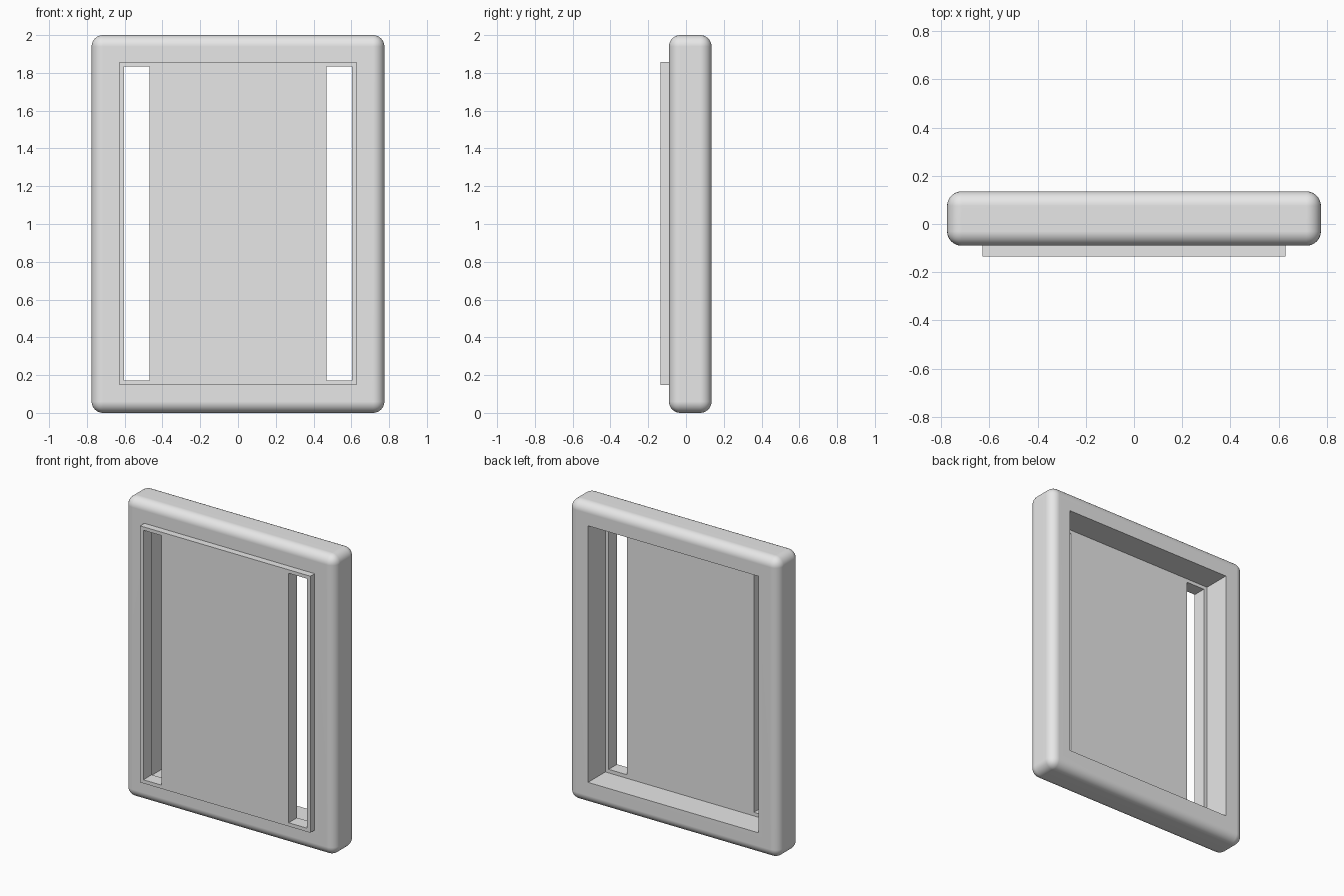
import bpy
import math

cube = bpy.data.objects.get("Cube")
if cube:
    bpy.data.objects.remove(cube, do_unlink=True)

grey = bpy.data.materials.new("light_grey")
grey.use_nodes = True
grey.diffuse_color = (0.8, 0.8, 0.8, 1)
grey.node_tree.nodes["Principled BSDF"].inputs["Base Color"].default_value = (0.8, 0.8, 0.8, 1)


def box(name, xs, ys, zs):
    """Axis-aligned box from its (low, high) extents."""
    spans = (xs, ys, zs)
    bpy.ops.mesh.primitive_cube_add(size=1, location=[(a + b) / 2 for a, b in spans])
    ob = bpy.context.object
    ob.name = name
    ob.scale = [b - a for a, b in spans]
    bpy.ops.object.transform_apply(location=True, rotation=False, scale=True)
    ob.data.materials.append(grey)
    return ob


def apply(ob, mod):
    bpy.ops.object.select_all(action="DESELECT")
    ob.select_set(True)
    bpy.context.view_layer.objects.active = ob
    bpy.ops.object.modifier_apply(modifier=mod.name)


def cut(ob, cutter):
    """Subtract a cutter box, then discard it."""
    cutter.hide_render = True
    mod = ob.modifiers.new("cut", "BOOLEAN")
    mod.operation = "DIFFERENCE"
    mod.solver = "EXACT"
    mod.object = cutter
    apply(ob, mod)
    bpy.data.objects.remove(cutter, do_unlink=True)


HALF_W = 0.628           # panel half width
PANEL_Z = (0.148, 1.858)
THROUGH = (-1, 1)

# Rounded outer frame with a rectangular opening
frame = box("frame", (-0.775, 0.775), (-0.09, 0.135), (0, 2))
bevel = frame.modifiers.new("round", "BEVEL")
bevel.width = 0.06
bevel.segments = 8
apply(frame, bevel)
cut(frame, box("opening_cutter", (-HALF_W, HALF_W), THROUGH, PANEL_Z))
bpy.ops.object.shade_smooth_by_angle(angle=math.radians(30))
weighted = frame.modifiers.new("even_shading", "WEIGHTED_NORMAL")
weighted.keep_sharp = True

# Panel standing proud of the frame front, with a tall slot on each side
panel = box("panel", (-HALF_W, HALF_W), (-0.135, -0.047), PANEL_Z)
for low, high in ((-0.603, -0.468), (0.468, 0.603)):
    cut(panel, box("slot_cutter", (low, high), THROUGH, (0.172, 1.835)))
